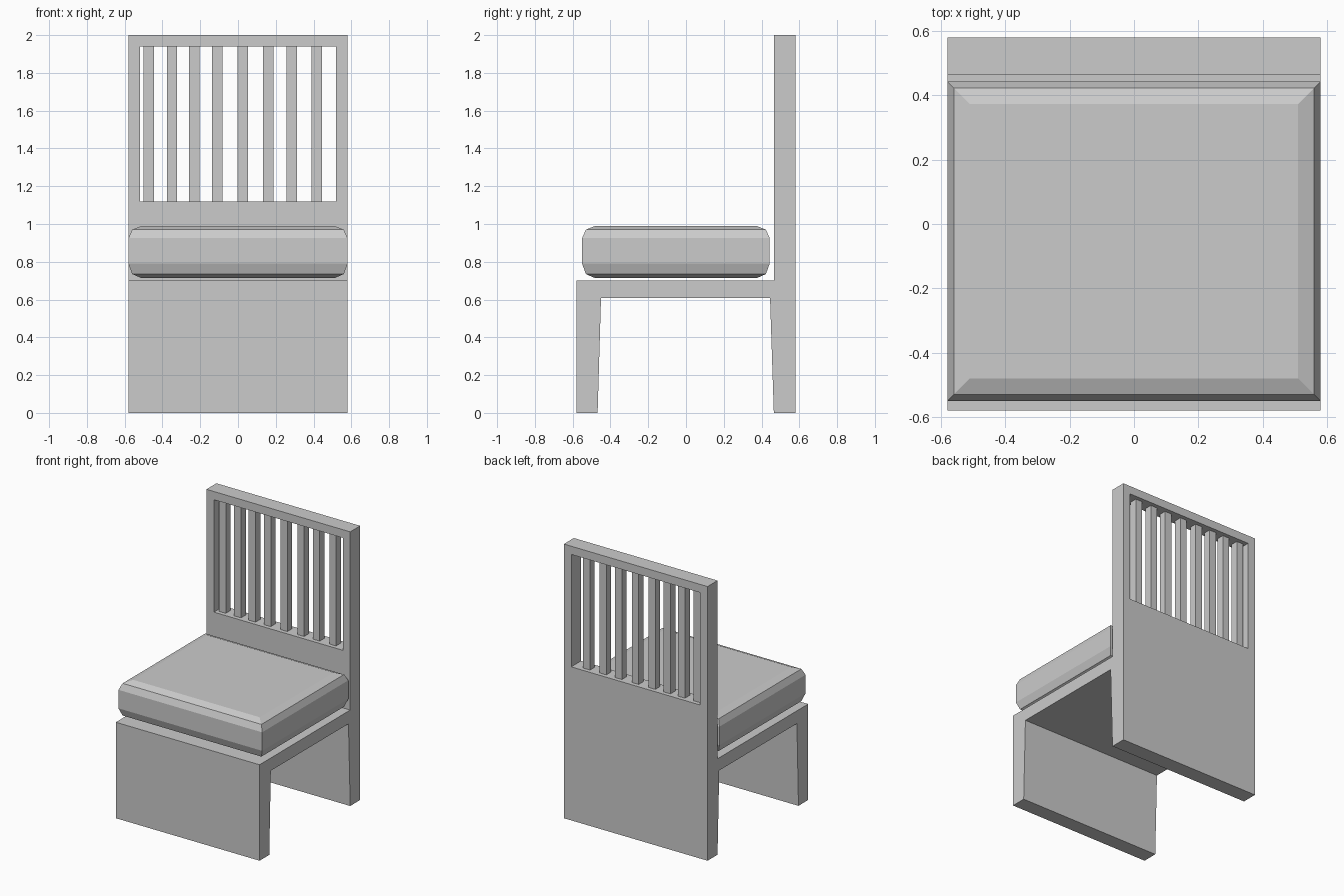
import bpy, bmesh

if "Cube" in bpy.data.objects:
    bpy.data.objects.remove(bpy.data.objects["Cube"])


def finish(name, bm):
    bmesh.ops.recalc_face_normals(bm, faces=bm.faces[:])
    mesh = bpy.data.meshes.new(name)
    bm.to_mesh(mesh)
    bm.free()
    ob = bpy.data.objects.new(name, mesh)
    bpy.context.collection.objects.link(ob)
    return ob


def box(name, x0, x1, y0, y1, z0, z1):
    bm = bmesh.new()
    bmesh.ops.create_cube(bm, size=1)
    bmesh.ops.scale(bm, vec=(x1 - x0, y1 - y0, z1 - z0), verts=bm.verts[:])
    bmesh.ops.translate(bm, vec=((x0 + x1) / 2, (y0 + y1) / 2, (z0 + z1) / 2), verts=bm.verts[:])
    return finish(name, bm)


# Frame: side profile (y, z) extruded across the width
W = 0.58
profile = [(-0.58, 0), (-0.468, 0), (-0.45, 0.607), (0.445, 0.607), (0.465, 0),
           (0.58, 0), (0.58, 2), (0.465, 2), (0.465, 0.7), (-0.58, 0.7)]
bm = bmesh.new()
side = bm.faces.new([bm.verts.new((-W, y, z)) for y, z in profile])
ext = bmesh.ops.extrude_face_region(bm, geom=[side])
bmesh.ops.translate(bm, vec=(2 * W, 0, 0),
                    verts=[v for v in ext["geom"] if isinstance(v, bmesh.types.BMVert)])
frame = finish("chair_frame", bm)

# Window in the backrest
cutter = box("window_cutter", -0.52, 0.52, 0.4, 0.65, 1.12, 1.94)
cutter.hide_render = True
cutter.hide_viewport = True
cut = frame.modifiers.new("window", "BOOLEAN")
cut.operation = "DIFFERENCE"
cut.solver = "EXACT"
cut.object = cutter

# Slats, unevenly spaced
for i, x in enumerate([-0.5, -0.377, -0.26, -0.137, -0.003, 0.132, 0.258, 0.39]):
    box(f"back_slat_{i + 1}", x, x + 0.055, 0.495, 0.55, 1.12, 1.94)

# Cushion: stacked rectangular rings (inset, z)
rings = [(0.07, 0.713), (0.02, 0.735), (0, 0.79), (0, 0.925), (0.02, 0.97), (0.07, 0.99)]
bm = bmesh.new()
loops = []
for d, z in rings:
    x, y0, y1 = W - d, -0.55 + d, 0.443 - d
    loops.append([bm.verts.new(p) for p in ((-x, y0, z), (x, y0, z), (x, y1, z), (-x, y1, z))])
bm.faces.new(loops[0])
bm.faces.new(loops[-1])
for a, b in zip(loops, loops[1:]):
    for i in range(4):
        j = (i + 1) % 4
        bm.faces.new((a[i], a[j], b[j], b[i]))
finish("seat_cushion", bm)
